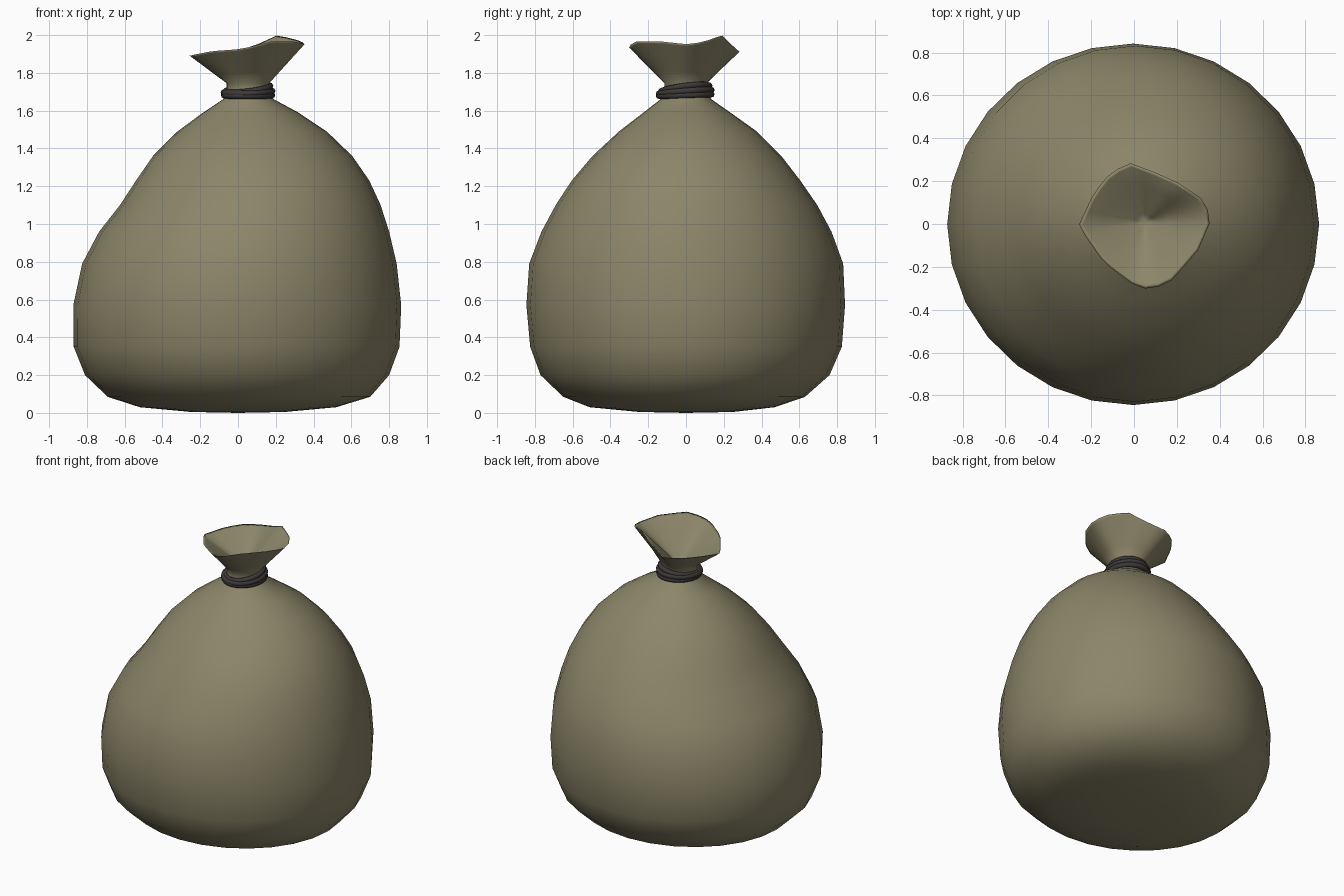
import bpy, bmesh, math
from mathutils import Vector

if "Cube" in bpy.data.objects:
    bpy.data.objects.remove(bpy.data.objects["Cube"])

N = 28  # sides of the sack


def material(name, rgb):
    m = bpy.data.materials.new(name)
    m.diffuse_color = (*rgb, 1)
    m.use_nodes = True
    m.node_tree.nodes["Principled BSDF"].inputs["Base Color"].default_value = m.diffuse_color
    return m


cloth = material("olive_cloth", (0.26, 0.235, 0.14))
cord = material("dark_cord", (0.045, 0.04, 0.038))

# Sack body rings: z, left x, right x, front y, back y
BODY = [
    (0.005, -0.25, 0.25, -0.25, 0.25),
    (0.03, -0.52, 0.52, -0.51, 0.47),
    (0.085, -0.69, 0.70, -0.65, 0.63),
    (0.20, -0.81, 0.80, -0.77, 0.76),
    (0.35, -0.87, 0.855, -0.825, 0.825),
    (0.57, -0.872, 0.864, -0.845, 0.842),
    (0.79, -0.825, 0.84, -0.83, 0.832),
    (0.96, -0.735, 0.80, -0.765, 0.77),
    (1.10, -0.625, 0.755, -0.69, 0.695),
    (1.23, -0.54, 0.695, -0.605, 0.605),
    (1.36, -0.45, 0.605, -0.495, 0.505),
    (1.49, -0.32, 0.47, -0.355, 0.375),
    (1.59, -0.185, 0.32, -0.225, 0.235),
    (1.66, -0.08, 0.19, -0.135, 0.135),
    (1.70, -0.06, 0.165, -0.115, 0.11),
    (1.745, -0.06, 0.165, -0.115, 0.11),
]
# Wavy rim of the open mouth
RIM = [Vector(p) for p in [
    (0.36, 0.02, 1.95), (0.33, 0.11, 1.97), (0.21, 0.19, 2.0), (0.10, 0.24, 1.95),
    (-0.02, 0.285, 1.91), (-0.11, 0.24, 1.91), (-0.19, 0.14, 1.905), (-0.26, -0.01, 1.89),
    (-0.14, -0.18, 1.915), (0.0, -0.285, 1.925), (0.08, -0.31, 1.94), (0.18, -0.26, 1.968),
    (0.30, -0.12, 1.965)]]
MID = Vector((0.05, 0.0, 0))


def body_ring(z, x0, x1, y0, y1):
    cx, cy = (x0 + x1) / 2, (y0 + y1) / 2
    return [Vector((cx + (x1 - x0) / 2 * math.cos(a), cy + (y1 - y0) / 2 * math.sin(a), z))
            for a in (2 * math.pi * i / N for i in range(N))]


def rim_ring():
    ang = [math.atan2(p.y - MID.y, p.x - MID.x) % (2 * math.pi) for p in RIM]
    pts = []
    for i in range(N):
        a = 2 * math.pi * i / N
        for k in range(len(RIM)):
            j = (k + 1) % len(RIM)
            span = (ang[j] - ang[k]) % (2 * math.pi)
            d = (a - ang[k]) % (2 * math.pi)
            if d <= span:
                pts.append(RIM[k].lerp(RIM[j], d / span))
                break
    return pts


def blend(a, b, t):
    return [p.lerp(q, t) for p, q in zip(a, b)]


# Sack: body, neck, flared collar, then the inner funnel
rings = [body_ring(*r) for r in BODY]
neck, rim = rings[-1], rim_ring()
rings += [blend(neck, rim, t) for t in (0.3, 0.65, 0.95)]
rings.append(rim)
inner = [p + (Vector((MID.x, MID.y, p.z)) - p) * 0.06 - Vector((0, 0, 0.008)) for p in rim]
pit = Vector((0.05, 0.01, 1.74))
rings.append(inner)
rings += [[p.lerp(pit, t) for p in inner] for t in (0.3, 0.6, 0.85)]

bm = bmesh.new()
loops = [[bm.verts.new(p) for p in r] for r in rings]
for a, b in zip(loops, loops[1:]):
    for i in range(N):
        j = (i + 1) % N
        bm.faces.new((a[i], a[j], b[j], b[i]))
bottom, deep = bm.verts.new((0, 0, 0)), bm.verts.new(pit)
for i in range(N):
    j = (i + 1) % N
    bm.faces.new((bottom, loops[0][j], loops[0][i]))
    bm.faces.new((deep, loops[-1][i], loops[-1][j]))
for f in bm.faces:
    f.smooth = True
me = bpy.data.meshes.new("sack")
bm.to_mesh(me)
bm.free()
sack = bpy.data.objects.new("sack", me)
bpy.context.collection.objects.link(sack)
me.materials.append(cloth)

# Cord wound around the neck: z, major radius, tilt x, tilt y
for n, (z, r, tx, ty) in enumerate([(1.682, 0.127, 0.03, 0.0),
                                    (1.70, 0.128, 0.07, -0.03),
                                    (1.716, 0.118, 0.12, -0.12)]):
    bpy.ops.mesh.primitive_torus_add(
        location=(0.053, -0.004, z), rotation=(tx, ty, 0), major_radius=r,
        minor_radius=0.017, major_segments=28, minor_segments=8)
    o = bpy.context.object
    o.name = f"neck_cord_{n + 1}"
    o.scale.y = 1.08
    o.data.materials.append(cord)
    bpy.ops.object.shade_smooth()
